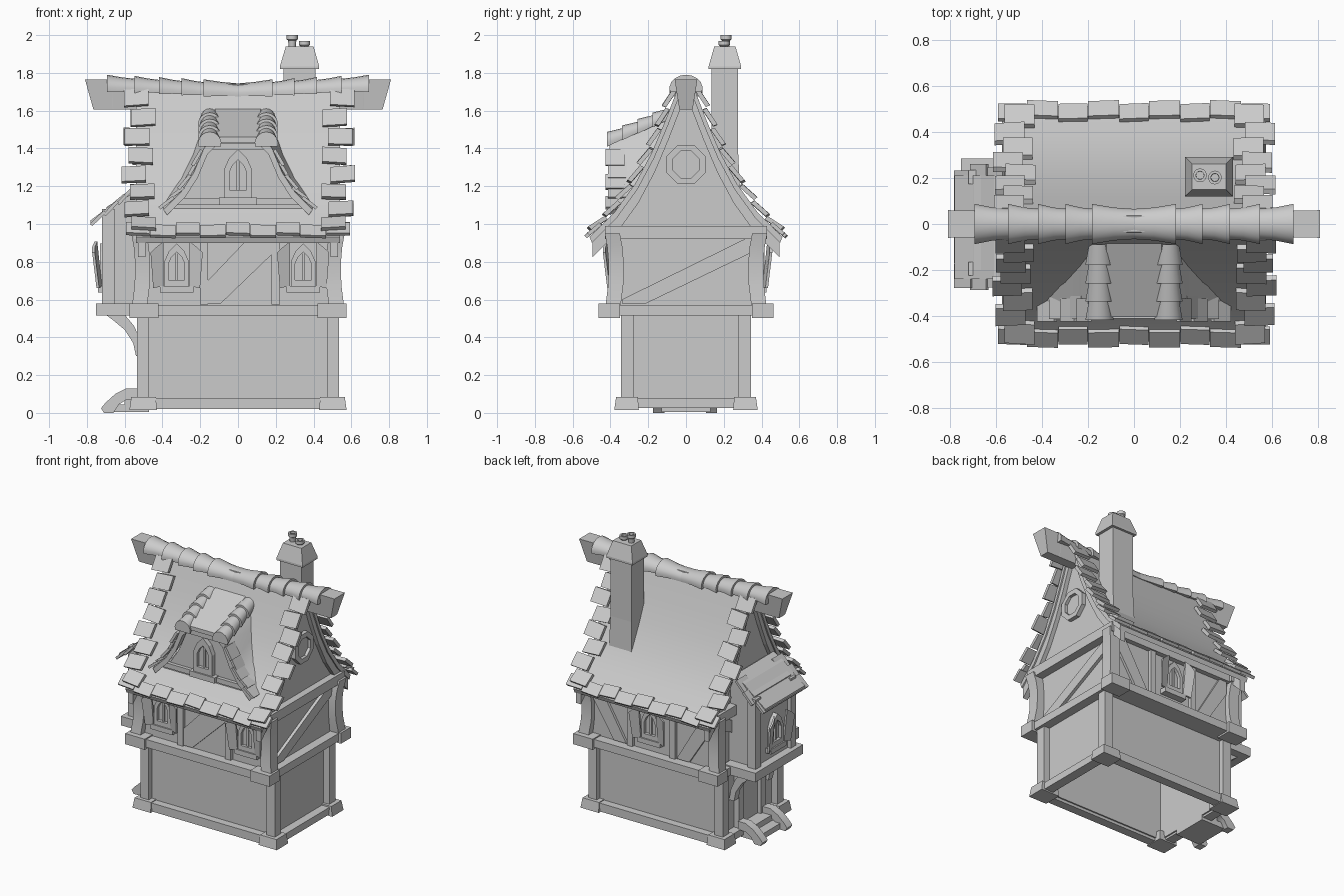
import bpy, bmesh, math, random
from mathutils import Vector as V

random.seed(4)
cube = bpy.data.objects.get("Cube")
if cube:
    bpy.data.objects.remove(cube, do_unlink=True)

grey = bpy.data.materials.new("plain_grey")
grey.use_nodes = True
grey.diffuse_color = (0.6, 0.6, 0.6, 1)
grey.node_tree.nodes["Principled BSDF"].inputs["Base Color"].default_value = (0.6, 0.6, 0.6, 1)


def build(name, lofts, smooth=False):
    """Make one object from lofts; each loft is a list of matching rings."""
    bm = bmesh.new()
    for rings in lofts:
        rows = [[bm.verts.new(p) for p in ring] for ring in rings]
        n = len(rows[0])
        for a, b in zip(rows, rows[1:]):
            for i in range(n):
                bm.faces.new((a[i], a[(i + 1) % n], b[(i + 1) % n], b[i]))
        bm.faces.new(rows[0][::-1])
        bm.faces.new(rows[-1])
    bmesh.ops.recalc_face_normals(bm, faces=bm.faces)
    me = bpy.data.meshes.new(name)
    bm.to_mesh(me)
    bm.free()
    me.materials.append(grey)
    ob = bpy.data.objects.new(name, me)
    bpy.context.collection.objects.link(ob)
    if smooth:
        bpy.ops.object.select_all(action='DESELECT')
        ob.select_set(True)
        bpy.context.view_layer.objects.active = ob
        bpy.ops.object.shade_smooth_by_angle(angle=math.radians(40))


def rect(x0, x1, y0, y1, z):
    return [(x0, y0, z), (x1, y0, z), (x1, y1, z), (x0, y1, z)]


def box(x0, x1, y0, y1, z0, z1):
    return [rect(x0, x1, y0, y1, z0), rect(x0, x1, y0, y1, z1)]


def prism(pts, axis, a, b):
    if axis == 'x':
        return [[(c, p, q) for p, q in pts] for c in (a, b)]
    return [[(p, c, q) for p, q in pts] for c in (a, b)]


def slab(c, u, v, n, w, l, h, lift=0.0):
    """Tile: w along u, l along v (downhill), lower end lifted along n."""
    rings = []
    for s in (-1, 1):
        m = c + v * (s * l / 2) + n * (lift if s > 0 else 0)
        rings.append([m - u * w / 2, m + u * w / 2, m + u * w / 2 + n * h, m - u * w / 2 + n * h])
    return rings


def along(pts, t):
    """Point and direction at fraction t of a 2D polyline."""
    vs = [V(p) for p in pts]
    left = t * sum((b - a).length for a, b in zip(vs, vs[1:]))
    for a, b in zip(vs, vs[1:]):
        d = (b - a).length
        if left <= d or b is vs[-1]:
            return a + (b - a) * (left / d), (b - a).normalized()
        left -= d


SIDES = (-1, 1)
CORNERS = [(sx, sy) for sx in SIDES for sy in SIDES]

# Ground floor: thin walls, open underneath
build("ground_walls", [box(-.49, .49, *sorted((s * .29, s * .31)), .04, .53) for s in SIDES] +
      [box(*sorted((s * .47, s * .49)), -.29, .29, .04, .53) for s in SIDES])
build("ground_posts", [box(*sorted((sx * .47, sx * .535)), *sorted((sy * .275, sy * .345)), .05, .53)
                       for sx, sy in CORNERS])
build("base_beams", [box(-.55, .55, *sorted((s * .3, s * .365)), .02, .08) for s in SIDES] +
      [box(*sorted((s * .48, s * .55)), -.36, .36, .025, .075) for s in SIDES])
build("base_corner_blocks", [[rect(*sorted((sx * .43, sx * .575)), *sorted((sy * .25, sy * .38)), .015),
                              rect(*sorted((sx * .435, sx * .565)), *sorted((sy * .255, sy * .37)), .085)]
                             for sx, sy in CORNERS])

# Upper floor
build("floor_band", [box(-.555, .555, -.445, .445, .515, .572)])
build("band_corner_blocks", [box(*sorted((sx * .42, sx * .575)), *sorted((sy * .35, sy * .462)), .503, .58)
                             for sx, sy in CORNERS])
build("upper_wall", [box(-.49, .49, -.375, .375, .57, .95)])
posts = []
for sx, sy in CORNERS:
    posts.append([rect(*sorted((sx * (e - .08), sx * e)), *sorted((sy * (e - .215), sy * (e - .135))), z)
                  for z, e in ((.575, .56), (.68, .547), (.8, .545), (.88, .552), (.95, .565))])
build("upper_corner_posts", posts, True)
build("gable_beams", [box(*sorted((s * .47, s * .55)), -.43, .43, .92, .99) for s in SIDES])
build("wall_plates", [box(-.5, .5, *sorted((s * .37, s * .41)), .92, .98) for s in SIDES])
build("wall_studs", [box(x - .022, x + .022, -.4, -.37, .575, .93) for x in (-.18, .2)] +
      [box(x - .022, x + .022, .37, .4, .575, .93) for x in (-.17, .17)])
build("front_brace", [prism([(-.16, .7), (.05, .92), (.18, .92), (.18, .84), (-.09, .58), (-.16, .58)],
                            'y', -.393, -.37)])
build("back_braces", [prism([(s * .2, .58), (s * .3, .58), (s * .46, .83), (s * .46, .92), (s * .4, .92)],
                            'y', .37, .393) for s in SIDES])
build("side_braces", [prism([(-.34, .58), (-.21, .58), (.35, .85), (.35, .92), (.31, .92), (-.34, .6)],
                            'x', s * .48, s * .512) for s in SIDES])

# Main roof, a concave slope on both sides
SLOPE = [(.035, 1.74), (.108, 1.55), (.18, 1.38), (.268, 1.215), (.38, 1.06), (.51, .93)]


def both(pts, dy=0.0, dz=0.0):
    return [(-(y - dy), z - dz) for y, z in pts[::-1]] + [(y - dy, z - dz) for y, z in pts]


def rafters(dy, dz, thick, x0, x1):
    """Bands that follow the slope on each side, made of short straight pieces."""
    parts = []
    for s in SIDES:
        for (ya, za), (yb, zb) in zip(SLOPE, SLOPE[1:]):
            ya, yb, za, zb = ya - dy, yb - dy, za - dz, zb - dz
            quad = [(s * ya, za), (s * yb, zb), (s * yb, zb - thick), (s * ya, za - thick)]
            parts.append(prism(quad, 'x', x0, x1))
    return parts


build("roof", [prism(both(SLOPE) + both(SLOPE, .012, .03)[::-1], 'x', -.54, .54)], True)
build("gable_walls", [prism(both(SLOPE[:-1], .015, .03) + [(.4, .95), (-.4, .95)], 'x', s * .46, s * .5)
                      for s in SIDES])
for tag, s in (("left", 1), ("right", -1)):
    build(tag + "_gable_rafters", rafters(.015, .02, .085, s * .49, s * .53))

X = V((1, 0, 0))
rake, eave = [], []
for side in SIDES:
    for end in SIDES:
        for i in range(8):
            p, d = along(SLOPE, .09 + .118 * i)
            v, n = V((0, side * d.x, d.y)), V((0, -side * d.y, d.x))
            x = end * (.505 + (.04 if i % 2 == 0 else 0) + random.uniform(-.012, .012))
            u = (X + v * random.uniform(-.1, .1)).normalized()
            rake.append(slab(V((x, side * p.x, p.y)), u, v, n, .13, .1, .024, .022))
    p, d = along(SLOPE, .955)
    v, n = V((0, side * d.x, d.y)), V((0, -side * d.y, d.x))
    for i in range(9):
        c = V((-.53 + i * .1325, side * p.x, p.y)) + v * (.012 if i % 2 else -.006)
        u = (X + v * random.uniform(-.06, .06)).normalized()
        eave.append(slab(c, u, v, n, .135 if i % 2 else .125, .085, .02, .006))
build("rake_tiles", rake)
build("eave_tiles", eave)

# Ridge beam ends and flared ridge caps
build("ridge_beam_ends", [[[(s * xt, -w, top), (s * xt, w, top), (s * xb, .035, 1.605), (s * xb, -.035, 1.605)]
                           for xt, xb, w, top in ((.45, .45, .05, 1.705), (.665, .66, .05, 1.705),
                                                  (.67, .665, .058, 1.765), (.81, .765, .06, 1.765))]
                          for s in SIDES])


def arc(r, squash=1.0, steps=10):
    return [(r * math.cos(a), r * squash * math.sin(a)) for a in
            (math.radians(-15 + 210 * i / steps) for i in range(steps + 1))]


caps = []
EDGES = (0, .175, .29, .41, .54, .685)
for s in SIDES:
    for i, (a, b) in enumerate(zip(EDGES, EDGES[1:])):
        z = 1.69 + .006 * i
        caps.append([[(s * x, p, zc + q) for p, q in arc(r, .82)]
                     for x, r, zc in ((a, .066, z), ((a + b) / 2, .072, z + .003), (b + .008, .088, z + .004))])
build("ridge_caps", caps, True)

# Dormer
DORM = [(.12, 1.46), (.18, 1.4), (.235, 1.27), (.3, 1.17), (.395, 1.075)]
INNER = [(x - .02, z - .028) for x, z in DORM]


def dormer(pts, front):
    return [[(x, y, z + k) for x, z in pts] for y, k in ((front, 0), (-.04, .17))]


build("dormer_roof", [dormer(both(DORM) + both(DORM, .02, .028)[::-1], -.405)], True)
build("dormer_wall", [dormer(both(INNER), -.365)])
build("dormer_beams", [box(-.33, .33, -.39, -.36, 1.1, 1.135), box(-.15, .15, -.392, -.36, 1.395, 1.425)])
tiles, rolls = [], []
for s in SIDES:
    for i in range(5):
        p, d = along(DORM, .3 + .155 * i)
        v, n = V((s * d.x, 0, d.y)), V((-s * d.y, 0, d.x))
        tiles.append(slab(V((s * p.x, -.375 + .012 * (i % 2), p.y)), V((0, 1, 0)), v, n, .1, .095, .018, .012))
    for i in range(4):
        rings = []
        for t, r in ((i, .046), (i + 1.1, .062)):
            y = -.09 - .08 * t
            rings.append([(s * .15 + p, y, 1.565 - .034 * t + q) for p, q in arc(r)])
        rolls.append(rings)
build("dormer_edge_tiles", tiles)
build("dormer_roll_tiles", rolls, True)

# Windows
ARCH = [(-.055, 0), (.055, 0), (.055, .11), (.035, .155), (0, .19), (-.035, .155), (-.055, .11)]
OCT = [(.112 * math.cos(a), .112 * math.sin(a)) for a in (math.pi * (i + .5) / 4 for i in range(8))]


def window(name, origin, right, out, shape, mid, inner, k=1.0, shutters=True):
    o, r, f, up = V(origin), V(right), V(out), V((0, 0, 1))

    def at(p, q, c):
        return o + r * p * k + up * q * k + f * c
    inn = [(p * inner, mid + (q - mid) * inner) for p, q in shape]
    build(name + "_pane", [[[at(p, q, c) for p, q in shape] for c in (-.03, .008)]])
    n = len(shape)
    parts = []
    for i in range(n):
        j = (i + 1) % n
        quad = (shape[i], shape[j], inn[j], inn[i])
        parts.append([[at(p, q, c) for p, q in quad] for c in (-.01, .03)])
    if shape is ARCH:
        bar = [(-.006, 0), (.006, 0), (.006, .16), (-.006, .16)]
        sill = [(-.075, -.03), (.075, -.03), (.075, 0), (-.075, 0)]
        parts += [[[at(p, q, c) for p, q in bar] for c in (0, .018)],
                  [[at(p, q, c) for p, q in sill] for c in (-.01, .04)]]
    build(name + "_frame", parts)
    if shutters:
        leaf = [(.058, 0, .02), (.105, -.01, .035), (.117, .15, .058), (.09, .175, .058), (.058, .2, .045)]
        build(name + "_shutters", [[[at(s * p, q, c + d) for p, q, c in leaf] for d in (0, .014)]
                                   for s in SIDES])


for tag, x in (("right", -.325), ("left", .345)):
    window("front_" + tag + "_window", (x, -.368, .672), (1, 0, 0), (0, -1, 0), ARCH, .08, .66, 1.18)
window("back_window", (0, .385, .672), (-1, 0, 0), (0, 1, 0), ARCH, .08, .66, 1.18)
window("dormer_window", (0, -.37, 1.14), (1, 0, 0), (0, -1, 0), ARCH, .08, .62, 1.35, False)
window("gable_window", (.5, 0, 1.315), (0, 1, 0), (1, 0, 0), OCT, 0, .68, 1, False)

# Side bay with lean-to roof
build("bay_wall", [prism([(-.695, .55), (-.48, .55), (-.48, 1.18), (-.57, 1.17), (-.695, 1.09)], 'y', -.2, .21)])
build("bay_posts", [box(-.72, -.655, y, y + .06, .575, 1.08) for y in (-.225, .175)])
build("bay_band", [box(-.752, -.5, -.26, .285, .515, .58)])
BAY = [(-.53, 1.2), (-.61, 1.155), (-.7, 1.08), (-.78, 1.02)]
build("bay_roof", [prism(BAY + [(x, z - .025) for x, z in BAY[::-1]], 'y', -.24, .21)])
bay_tiles = []
for t, rows in ((.3, (-.22, .19)), (.6, (-.235, .205)), (.88, (-.225, -.115, -.005, .105, .18))):
    p, d = along(BAY, t)
    for y in rows:
        bay_tiles.append(slab(V((p.x, y, p.y)), V((0, 1, 0)), V((d.x, 0, d.y)), V((d.y, 0, -d.x)) * -1,
                              random.uniform(.095, .115), .1, .018, .012))
build("bay_tiles", bay_tiles)
window("bay_window", (-.7, 0, .672), (0, -1, 0), (-1, 0, 0), ARCH, .08, .66, 1.18)

# Curved brackets, door, steps and handrails under the bay
BOW = [(-.7, .52), (-.66, .49), (-.6, .44), (-.555, .37), (-.54, .3)]
build("bay_brackets", [prism(BOW + [(-.5, .3), (-.515, .38), (-.55, .46), (-.6, .52)], 'y', y - .025, y + .025)
                       for y in (-.19, .2)], True)
build("door", [box(-.505, -.48, -.1, .1, .08, .44)])
build("door_frame", [box(-.53, -.48, s * .125 - .03, s * .125 + .03, .05, .52) for s in SIDES] +
      [box(-.535, -.48, -.155, .155, .42, .47)])
build("steps", [box(-.6, -.47, -.13, .13, .005, .085), box(-.67, -.59, -.13, .13, .005, .045)])
RAIL = [(-.725, .025), (-.7, .055), (-.65, .1), (-.59, .13), (-.53, .13),
        (-.53, .07), (-.59, .07), (-.63, .045), (-.66, 0), (-.71, 0)]
build("step_rails", [prism(RAIL, 'y', y - .03, y + .03) for y in (-.145, .135)], True)

# Chimney
build("chimney_stack", [[rect(.235, .415, .125, .29, 1.1), rect(.24, .41, .135, .275, 1.4),
                         rect(.24, .41, .135, .275, 1.83)]])
build("chimney_cap", [[rect(.222, .43, .12, .292, 1.82), rect(.222, .43, .12, .292, 1.835),
                       rect(.253, .4, .15, .262, 1.94)]])
pots = []
for x, y, top in ((.287, .212, 2.0), (.352, .202, 1.97)):
    pots.append([[(x + r * math.cos(a), y + r * math.sin(a), z) for a in
                  (math.tau * i / 12 for i in range(12))]
                 for r, z in ((.018, 1.93), (.022, top - .028), (.03, top - .022), (.03, top), (.018, top),
                              (.017, top - .02))])
build("chimney_pots", pots, True)
